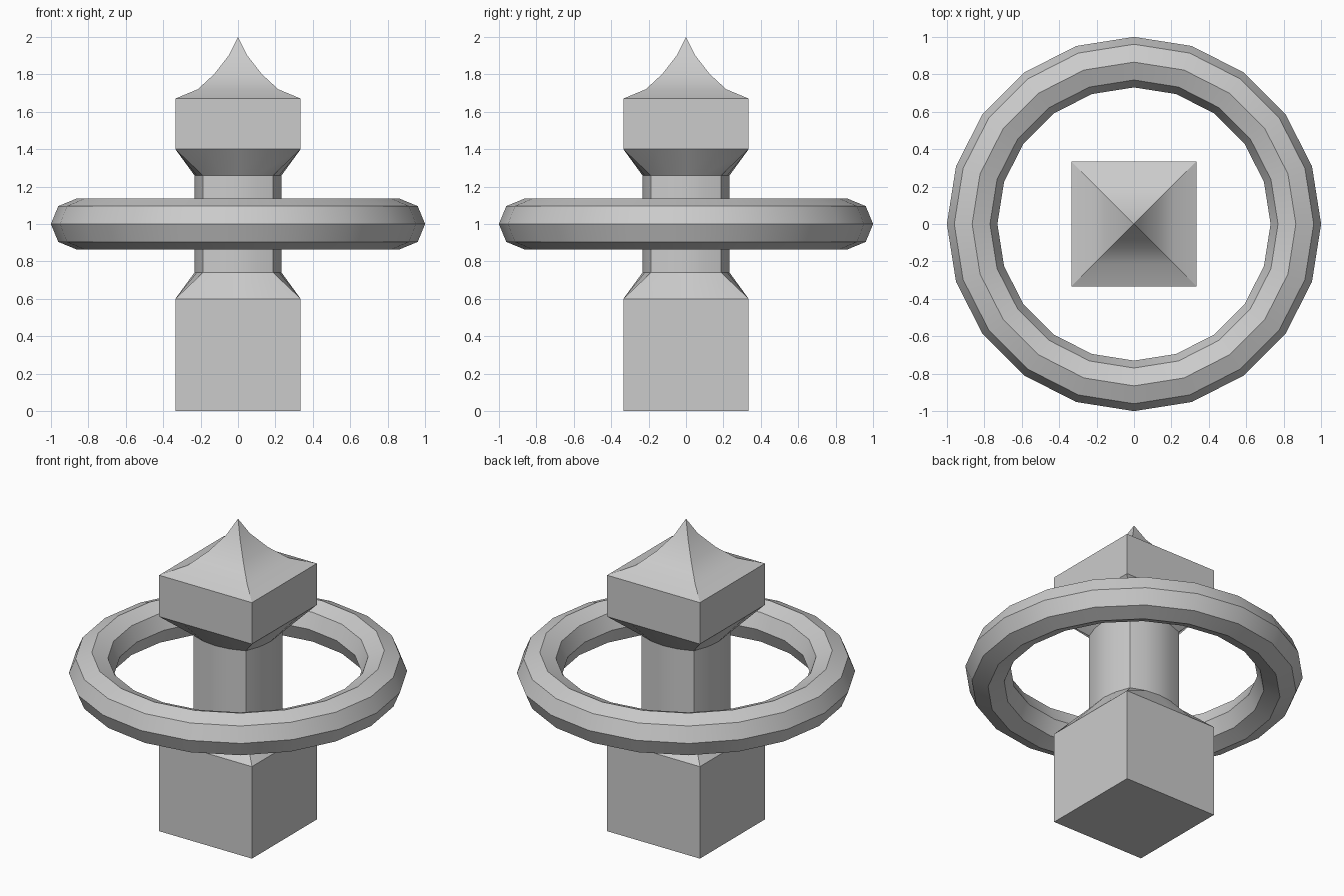
import bpy, bmesh, math
from mathutils import Vector

cube = bpy.data.objects.get("Cube")
if cube:
    bpy.data.objects.remove(cube, do_unlink=True)

# One plain grey for every part
grey = bpy.data.materials.new("stone_grey")
grey.use_nodes = True
colour = (0.6, 0.6, 0.6, 1)
grey.diffuse_color = colour
grey.node_tree.nodes["Principled BSDF"].inputs["Base Color"].default_value = colour


def finish(obj, name):
    obj.name = name
    obj.data.materials.clear()
    obj.data.materials.append(grey)
    bpy.ops.object.select_all(action='DESELECT')
    obj.select_set(True)
    bpy.context.view_layer.objects.active = obj
    bpy.ops.object.shade_smooth_by_angle(angle=math.radians(30))


def section(half, bulge, z, steps):
    """Square outline whose sides bow outwards by bulge."""
    points = []
    for side in range(4):
        turn = side * math.pi / 2
        for i in range(steps):
            t = 2 * i / steps - 1
            x, y = half * t, -half - bulge * (1 - t * t)
            points.append(Vector((x * math.cos(turn) - y * math.sin(turn),
                                  x * math.sin(turn) + y * math.cos(turn), z)))
    return points


def loft(name, levels, steps, apex=None):
    bm = bmesh.new()
    rings = [[bm.verts.new(p) for p in section(h, b, z, steps)]
             for h, b, z in levels]
    count = 4 * steps
    for low, high in zip(rings, rings[1:]):
        for i in range(count):
            j = (i + 1) % count
            bm.faces.new((low[i], low[j], high[j], high[i]))
    bm.faces.new(list(reversed(rings[0])))
    if apex is None:
        bm.faces.new(rings[-1])
    else:
        tip = bm.verts.new((0, 0, apex))
        for i in range(count):
            bm.faces.new((rings[-1][i], rings[-1][(i + 1) % count], tip))
    bmesh.ops.recalc_face_normals(bm, faces=bm.faces)
    mesh = bpy.data.meshes.new(name)
    bm.to_mesh(mesh)
    bm.free()
    obj = bpy.data.objects.new(name, mesh)
    bpy.context.collection.objects.link(obj)
    finish(obj, name)


WIDE, NECK, BOW = 0.335, 0.188, 0.045

# Square base and head blending into a bowed column
loft("post", [(WIDE, 0, 0), (WIDE, 0, 0.6), (NECK, BOW, 0.74),
              (NECK, BOW, 1.26), (WIDE, 0, 1.4), (WIDE, 0, 1.67)], 4)

# Concave pointed cap
loft("pointed_cap", [(WIDE, 0, 1.67), (0.215, 0, 1.72),
                     (0.128, 0, 1.8), (0.05, 0, 1.9)], 1, apex=2.0)

# Floating ring around the column
bpy.ops.mesh.primitive_torus_add(major_segments=20, minor_segments=8,
                                 major_radius=0.865, minor_radius=0.135,
                                 location=(0, 0, 1))
finish(bpy.context.object, "ring")
